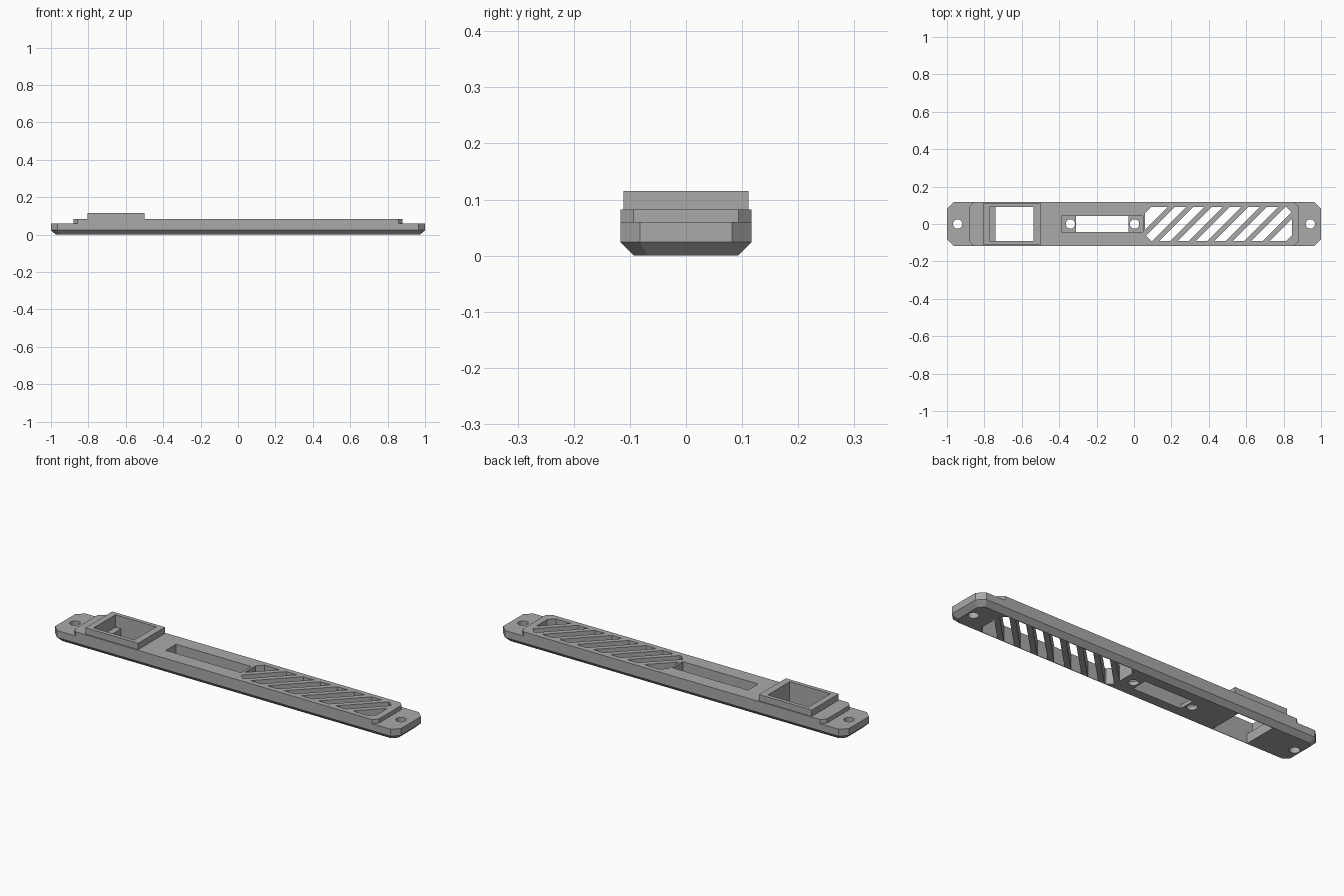
import bpy
import bmesh
import math

default = bpy.data.objects.get("Cube")
if default:
    bpy.data.objects.remove(default, do_unlink=True)

grey = bpy.data.materials.new("mid grey plastic")
COLOUR = (0.4, 0.4, 0.4, 1)
grey.use_nodes = True
grey.diffuse_color = COLOUR
grey.node_tree.nodes["Principled BSDF"].inputs["Base Color"].default_value = COLOUR


def loft(name, rings):
    """Solid through matching rings of points, bottom ring first."""
    bm = bmesh.new()
    loops = [[bm.verts.new(p) for p in ring] for ring in rings]
    n = len(loops[0])
    bm.faces.new(loops[0][::-1])
    bm.faces.new(loops[-1])
    for low, high in zip(loops, loops[1:]):
        for i in range(n):
            j = (i + 1) % n
            bm.faces.new((low[i], low[j], high[j], high[i]))
    mesh = bpy.data.meshes.new(name)
    bm.to_mesh(mesh)
    bm.free()
    mesh.materials.append(grey)
    ob = bpy.data.objects.new(name, mesh)
    bpy.context.collection.objects.link(ob)
    return ob


def octagon(x0, x1, y, c, z):
    """Rectangle outline with corners cut off by c."""
    return [(x0 + c, -y, z), (x1 - c, -y, z), (x1, -y + c, z), (x1, y - c, z),
            (x1 - c, y, z), (x0 + c, y, z), (x0, y - c, z), (x0, -y + c, z)]


def box(name, x0, x1, y, z0, z1):
    return loft(name, [[(x0, -y, z), (x1, -y, z), (x1, y, z), (x0, y, z)]
                       for z in (z0, z1)])


def cylinder(name, x, r):
    ring = [(x + r * math.cos(a), r * math.sin(a))
            for a in (math.tau * i / 32 for i in range(32))]
    return loft(name, [[(px, py, z) for px, py in ring] for z in (-0.1, 0.3)])


def combine(target, tool, operation):
    """Apply a boolean and discard the tool."""
    mod = target.modifiers.new("boolean", "BOOLEAN")
    mod.operation = operation
    mod.solver = "EXACT"
    mod.object = tool
    bpy.context.view_layer.update()
    deps = bpy.context.evaluated_depsgraph_get()
    mesh = bpy.data.meshes.new_from_object(target.evaluated_get(deps))
    target.modifiers.clear()
    target.data = mesh
    bpy.data.objects.remove(tool, do_unlink=True)


# Mounting plate with cut corners and a bevelled underside
panel = loft("panel", [octagon(-0.975, 0.975, 0.093, 0.025, 0),
                       octagon(-1, 1, 0.117, 0.035, 0.024),
                       octagon(-1, 1, 0.117, 0.035, 0.06)])

# Thicker middle section and raised socket collar
middle = loft("middle", [octagon(-0.88, 0.88, 0.117, 0.023, z) for z in (0.04, 0.082)])
combine(panel, middle, "UNION")
combine(panel, box("collar", -0.805, -0.5, 0.111, 0.05, 0.115), "UNION")

# Socket opening: smaller below, wider above a ledge
combine(panel, box("socket_hole", -0.74, -0.537, 0.09, -0.1, 0.3), "DIFFERENCE")
combine(panel, box("socket_step", -0.772, -0.537, 0.09, 0.05, 0.3), "DIFFERENCE")

# Recessed slot with a through window
combine(panel, box("slot_recess", -0.388, 0.048, 0.042, 0.02, 0.3), "DIFFERENCE")
combine(panel, box("slot_window", -0.31, -0.03, 0.042, -0.1, 0.3), "DIFFERENCE")

# Screw holes at the ends and beside the slot window
for x in (-0.943, 0.943, -0.34, 0.003):
    combine(panel, cylinder("screw_hole", x, 0.025), "DIFFERENCE")

# Vent grille: a cut-corner opening crossed by diagonal bars
vent = loft("vent", [octagon(0.06, 0.845, 0.09, 0.03, z) for z in (-0.1, 0.3)])
half, reach = 0.019, 0.15
for i in range(8):
    x = 0.4525 + (i - 3.5) * 0.0985
    bar = loft("bar", [[(x - reach - half, -reach, z), (x - reach + half, -reach, z),
                        (x + reach + half, reach, z), (x + reach - half, reach, z)]
                       for z in (-0.2, 0.4)])
    combine(vent, bar, "DIFFERENCE")
combine(panel, vent, "DIFFERENCE")
